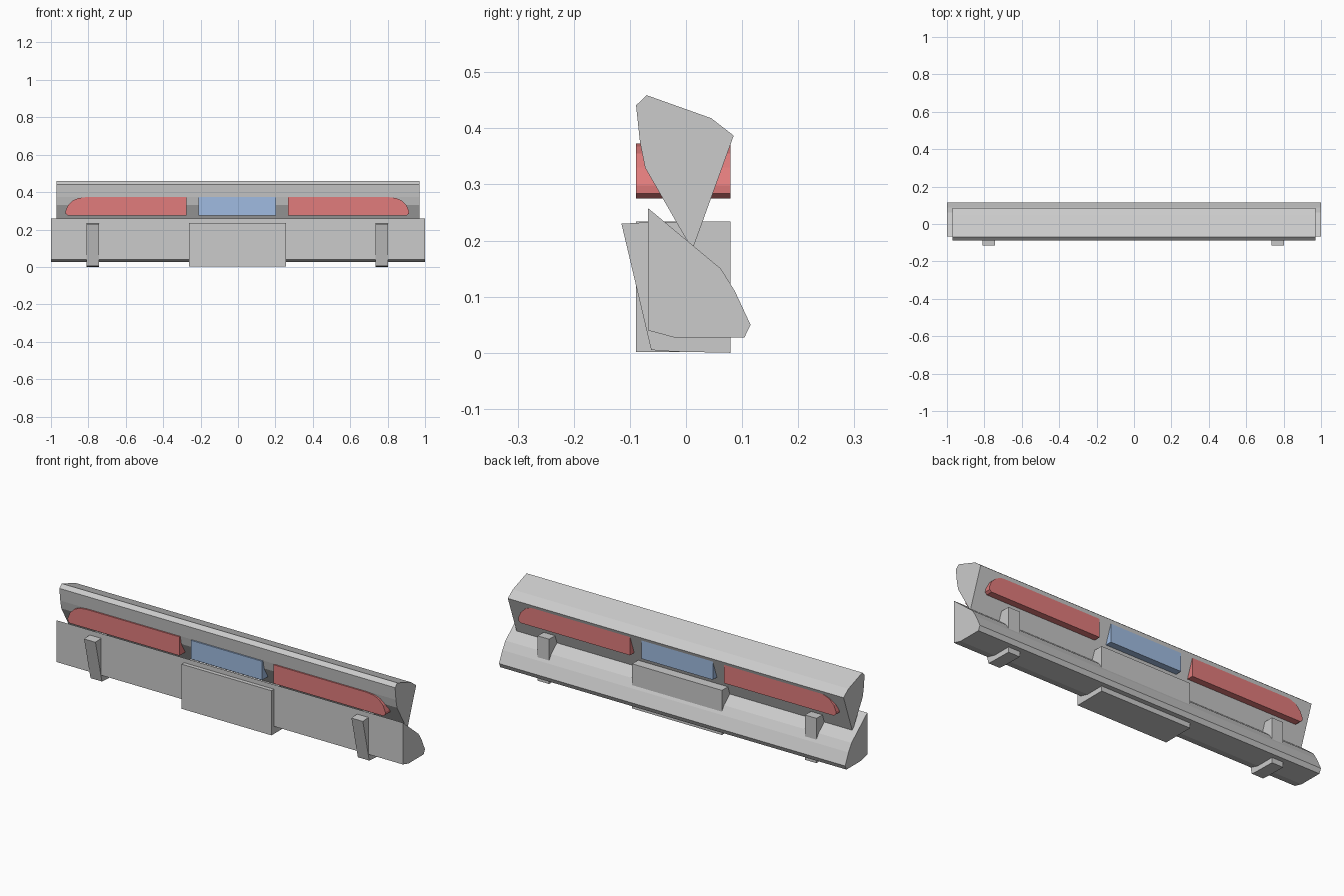
import bpy

if "Cube" in bpy.data.objects:
    bpy.data.objects.remove(bpy.data.objects["Cube"])


def material(name, color):
    m = bpy.data.materials.new(name)
    m.diffuse_color = color
    m.use_nodes = True
    m.node_tree.nodes["Principled BSDF"].inputs["Base Color"].default_value = m.diffuse_color
    return m


def prism(name, points, axis, lo, hi, mat=None):
    """Extrude a 2D profile: axis 'x' uses (y, z) points, axis 'y' uses (x, z)."""
    if axis == 'x':
        place = lambda p, d: (d, p[0], p[1])
    else:
        place = lambda p, d: (p[0], d, p[1])
    n = len(points)
    verts = [place(p, d) for d in (lo, hi) for p in points]
    faces = [tuple(range(n)), tuple(range(2 * n - 1, n - 1, -1))]
    faces += [(i, i + n, (i + 1) % n + n, (i + 1) % n) for i in range(n)]
    me = bpy.data.meshes.new(name)
    me.from_pydata(verts, [], faces)
    # make normals point outwards
    import bmesh
    bm = bmesh.new()
    bm.from_mesh(me)
    bmesh.ops.recalc_face_normals(bm, faces=bm.faces)
    bm.to_mesh(me)
    bm.free()
    ob = bpy.data.objects.new(name, me)
    bpy.context.collection.objects.link(ob)
    if mat:
        me.materials.append(mat)
    return ob


red = material("red_lens", (0.75, 0.2, 0.2, 1))
blue = material("blue_lens", (0.35, 0.5, 0.75, 1))

# Lower housing: wedge running the full width
prism("lower_housing", [(-0.068, 0.258), (-0.068, 0.040), (-0.02, 0.027), (0.104, 0.027),
                        (0.115, 0.050), (0.087, 0.110), (0.062, 0.150)], 'x', -1.0, 1.0)

# Upper housing: hood tapering down into the lower wedge
prism("upper_housing", [(-0.089, 0.441), (-0.070, 0.459), (0.045, 0.418), (0.085, 0.387),
                        (0.013, 0.188), (0.0, 0.203), (-0.073, 0.330), (-0.082, 0.375)],
      'x', -0.97, 0.97)

# Red end lights with rounded outer ends
outline = [(0.272, 0.275), (0.905, 0.275), (0.917, 0.284), (0.918, 0.298), (0.905, 0.330),
           (0.880, 0.355), (0.850, 0.368), (0.810, 0.373), (0.272, 0.373)]
for side, s in (("left", -1), ("right", 1)):
    prism(side + "_light", [(s * x - 0.004, z) for x, z in outline], 'y', -0.089, 0.079, red)

# Blue centre light
prism("centre_light", [(-0.21, 0.275), (0.202, 0.275), (0.202, 0.373), (-0.21, 0.373)],
      'y', -0.089, 0.079, blue)

# Centre mounting block
prism("centre_block", [(-0.263, 0.001), (0.256, 0.001), (0.256, 0.234), (-0.263, 0.234)],
      'y', -0.089, 0.079)

# Slanted mounting clips
clip = [(-0.115, 0.230), (-0.062, 0.005), (-0.02, 0.002), (0.079, 0.0),
        (0.079, 0.234), (-0.06, 0.233)]
for side, x in (("left", -0.776), ("right", 0.769)):
    prism(side + "_clip", clip, 'x', x - 0.033, x + 0.033)
